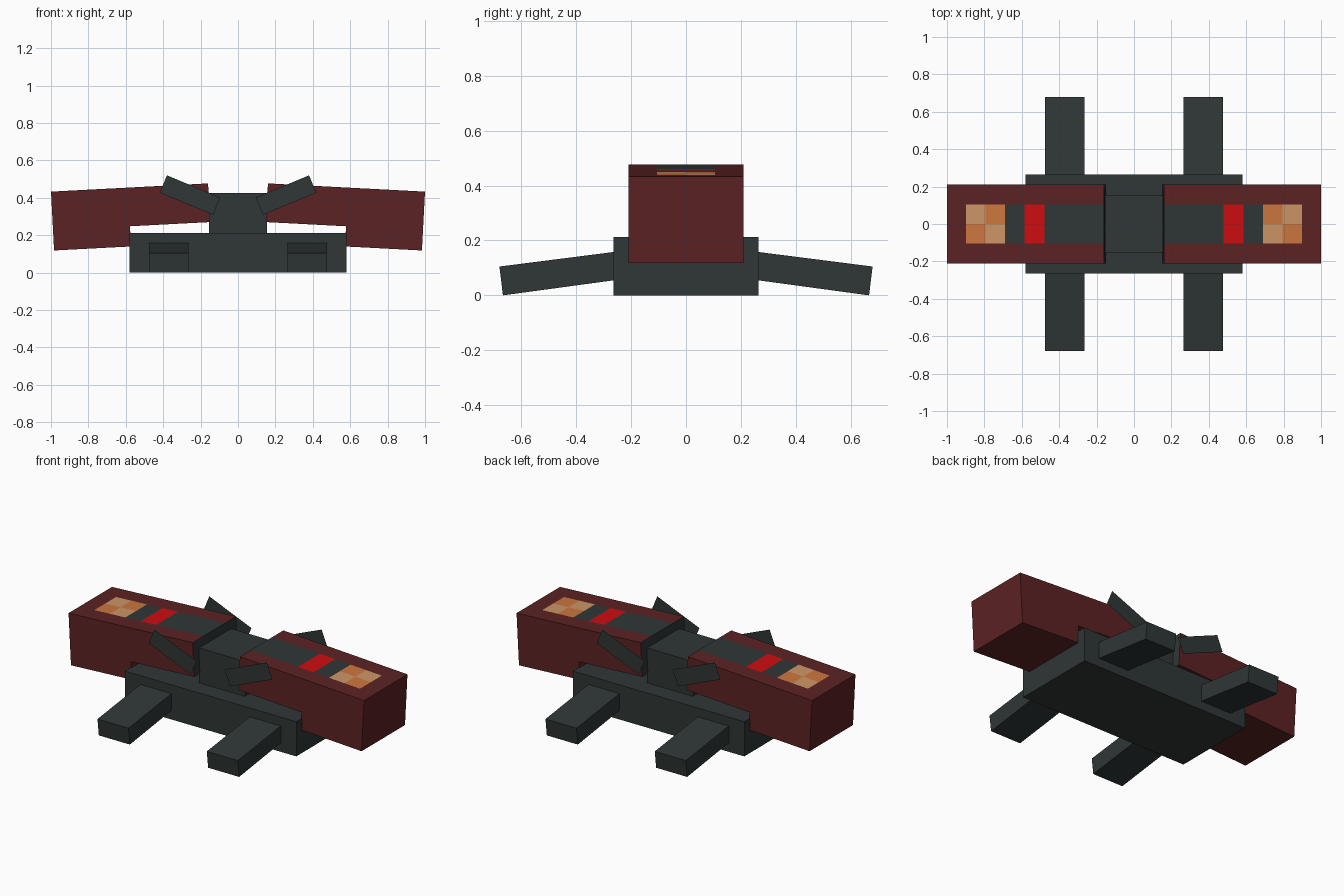
import bpy, bmesh, math
from mathutils import Vector

if "Cube" in bpy.data.objects:
    bpy.data.objects.remove(bpy.data.objects["Cube"])


def srgb(r, g, b):
    return [((c / 255 + 0.055) / 1.055) ** 2.4 for c in (r, g, b)] + [1.0]


def material(name, rgb):
    m = bpy.data.materials.new(name)
    m.diffuse_color = srgb(*rgb)
    m.use_nodes = True
    m.node_tree.nodes["Principled BSDF"].inputs["Base Color"].default_value = m.diffuse_color
    return m


DARK = material("dark slate", (47, 55, 54))
MAROON = material("maroon", (92, 34, 35))
RED = material("bright red", (205, 13, 16))
ORANGE = material("orange", (204, 118, 62))
TAN = material("light tan", (205, 149, 102))


def finish(name, bm, mats):
    bmesh.ops.recalc_face_normals(bm, faces=bm.faces)
    me = bpy.data.meshes.new(name)
    bm.to_mesh(me)
    bm.free()
    for m in mats:
        me.materials.append(m)
    ob = bpy.data.objects.new(name, me)
    bpy.context.collection.objects.link(ob)
    return ob


def prism(points, offset):
    """Extrude a flat outline along an offset vector."""
    bm = bmesh.new()
    face = bm.faces.new([bm.verts.new(p) for p in points])
    new = bmesh.ops.extrude_face_region(bm, geom=[face])["geom"]
    bmesh.ops.translate(bm, vec=offset,
                        verts=[v for v in new if isinstance(v, bmesh.types.BMVert)])
    return bm


def box(name, x, y, z0, z1):
    outline = [(-x, -y, z0), (x, -y, z0), (x, y, z0), (-x, y, z0)]
    return finish(name, prism(outline, (0, 0, z1 - z0)), [DARK])


# Body
box("base", 0.58, 0.265, 0.0, 0.212)
box("hub", 0.155, 0.155, 0.212, 0.425)

# Splayed legs
for sx, side in ((-1, "left"), (1, "right")):
    for sy, end in ((-1, "front"), (1, "back")):
        profile = [(0.24, 0.058), (0.667, 0.0), (0.68, 0.105), (0.24, 0.161)]
        pts = [(sx * 0.265, sy * y, z) for y, z in profile]
        finish(f"{end}_{side}_leg", prism(pts, (sx * 0.21, 0, 0)), [DARK])

# Flat fins either side of the hub
for sx, side in ((-1, "left"), (1, "right")):
    for sy, end in ((-1, "front"), (1, "back")):
        bm = bmesh.new()
        bm.faces.new([bm.verts.new((sx * x, sy * 0.265, z)) for x, z in
                      ((0.095, 0.402), (0.133, 0.309), (0.418, 0.427), (0.38, 0.52))])
        finish(f"{end}_{side}_fin", bm, [DARK])

# Stepped, drooping arms with a painted top panel
TILT = math.radians(3)
WIDTH, PANEL = 0.21, 0.105
BANDS = [0.32, 0.425, 0.53, 0.635, 0.74]


def top_colour(u, v):
    if abs(v) > PANEL or u > BANDS[4]:
        return 1
    if u > BANDS[2]:
        return 4 if (u > BANDS[3]) == (v > 0) else 3
    return 2 if BANDS[0] < u < BANDS[1] else 0


for s, side in ((-1, "left"), (1, "right")):
    profile = [(0, 0), (0.841, 0), (0.841, -0.315),
               (0.429, -0.315), (0.429, -0.207), (0, -0.207)]
    bm = prism([(u, -WIDTH, h) for u, h in profile], (0, 2 * WIDTH, 0))
    cuts = [((u, 0, 0), (1, 0, 0)) for u in BANDS]
    cuts += [((0, v, 0), (0, 1, 0)) for v in (-PANEL, 0, PANEL)]
    for co, no in cuts:
        top = [f for f in bm.faces if all(abs(v.co.z) < 1e-4 for v in f.verts)]
        geom = set(top) | {e for f in top for e in f.edges} | {v for f in top for v in f.verts}
        bmesh.ops.bisect_plane(bm, geom=list(geom), plane_co=co, plane_no=no)
    bmesh.ops.recalc_face_normals(bm, faces=bm.faces)
    for f in bm.faces:
        c = f.calc_center_median()
        if abs(c.z) < 1e-4:
            f.material_index = top_colour(c.x, c.y)
        else:
            f.material_index = 0 if c.x < 1e-4 else 1   # dark inner end
    # Tilt into place and mirror
    for v in bm.verts:
        u, h = v.co.x, v.co.z
        x = 0.16 + u * math.cos(TILT) + h * math.sin(TILT)
        z = 0.477 - u * math.sin(TILT) + h * math.cos(TILT)
        v.co = Vector((s * x, v.co.y, z))
    finish(f"{side}_arm", bm, [DARK, MAROON, RED, ORANGE, TAN])
